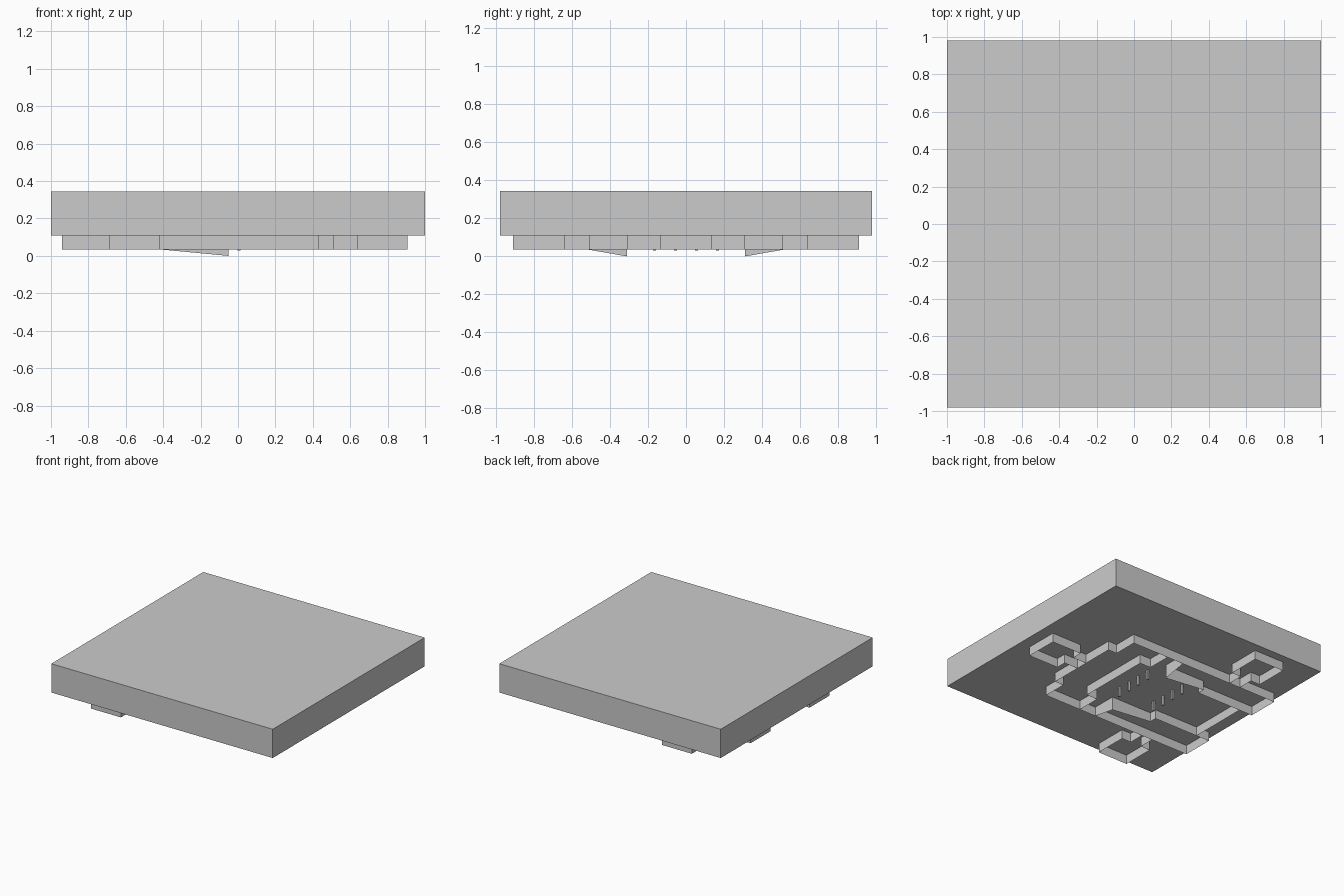
import bpy
import bmesh

cube = bpy.data.objects.get("Cube")
if cube:
    bpy.data.objects.remove(cube, do_unlink=True)

SLAB_BOTTOM, SLAB_TOP = 0.11, 0.345
RIM = 0.035

grey = bpy.data.materials.new("plain_grey")
grey.use_nodes = True
grey.diffuse_color = (0.6, 0.6, 0.6, 1)
grey.node_tree.nodes["Principled BSDF"].inputs["Base Color"].default_value = (0.6, 0.6, 0.6, 1)


def finish(name, bm, mirrored=False):
    mesh = bpy.data.meshes.new(name)
    bm.to_mesh(mesh)
    bm.free()
    mesh.materials.append(grey)
    obj = bpy.data.objects.new(name, mesh)
    bpy.context.collection.objects.link(obj)
    if mirrored:
        mod = obj.modifiers.new("mirror", 'MIRROR')
        mod.use_axis = (False, True, False)
    return obj


def add_box(bm, low, high):
    verts = bmesh.ops.create_cube(bm, size=1)["verts"]
    for v in verts:
        v.co = [a + (c + 0.5) * (b - a) for a, b, c in zip(low, high, v.co)]


def wall(name, path):
    """Thin sheet hanging from the slab along a path; a third value lowers the rim."""
    bm = bmesh.new()
    pairs = []
    for p in path:
        rim = p[2] if len(p) > 2 else RIM
        pairs.append((bm.verts.new((p[0], p[1], SLAB_BOTTOM)),
                      bm.verts.new((p[0], p[1], rim))))
    for a, b in zip(pairs, pairs[1:]):
        bm.faces.new((a[0], b[0], b[1], a[1]))
    return finish(name, bm, mirrored=True)


# Main slab
bm = bmesh.new()
add_box(bm, (-1, -0.98, SLAB_BOTTOM), (1, 0.98, SLAB_TOP))
finish("slab", bm)

# Outer wall ring, half of it mirrored across y
wall("outer_wall", [(0.51, 0), (0.51, 0.31), (0.43, 0.31), (0.43, 0.51),
                    (-0.94, 0.51), (-0.94, 0.25), (-0.82, 0.25), (-0.82, 0)])

# Inner hall walls with the side passages
wall("inner_wall", [(0.2, 0), (0.2, 0.31), (0.1, 0.31), (0.1, 0.51)])

# Inner walls with a sloping rim
wall("sloped_wall", [(-0.05, 0.51), (-0.05, 0.31, 0), (-0.42, 0.31),
                     (-0.42, 0.25), (-0.82, 0.25)])

# Small square rooms joined by short passages
wall("end_room", [(0.51, 0.05), (0.635, 0.05), (0.635, 0.135),
                  (0.905, 0.135), (0.905, 0)])
wall("side_room", [(-0.605, 0.51), (-0.605, 0.64), (-0.69, 0.64), (-0.69, 0.91),
                   (-0.42, 0.91), (-0.42, 0.64), (-0.505, 0.64), (-0.505, 0.51)])

# Two rows of slim posts in the hall
bm = bmesh.new()
for x in (0.005, -0.33):
    for i in range(4):
        y = -0.165 + 0.11 * i
        add_box(bm, (x - 0.008, y - 0.008, 0.03), (x + 0.008, y + 0.008, SLAB_BOTTOM))
finish("posts", bm)
